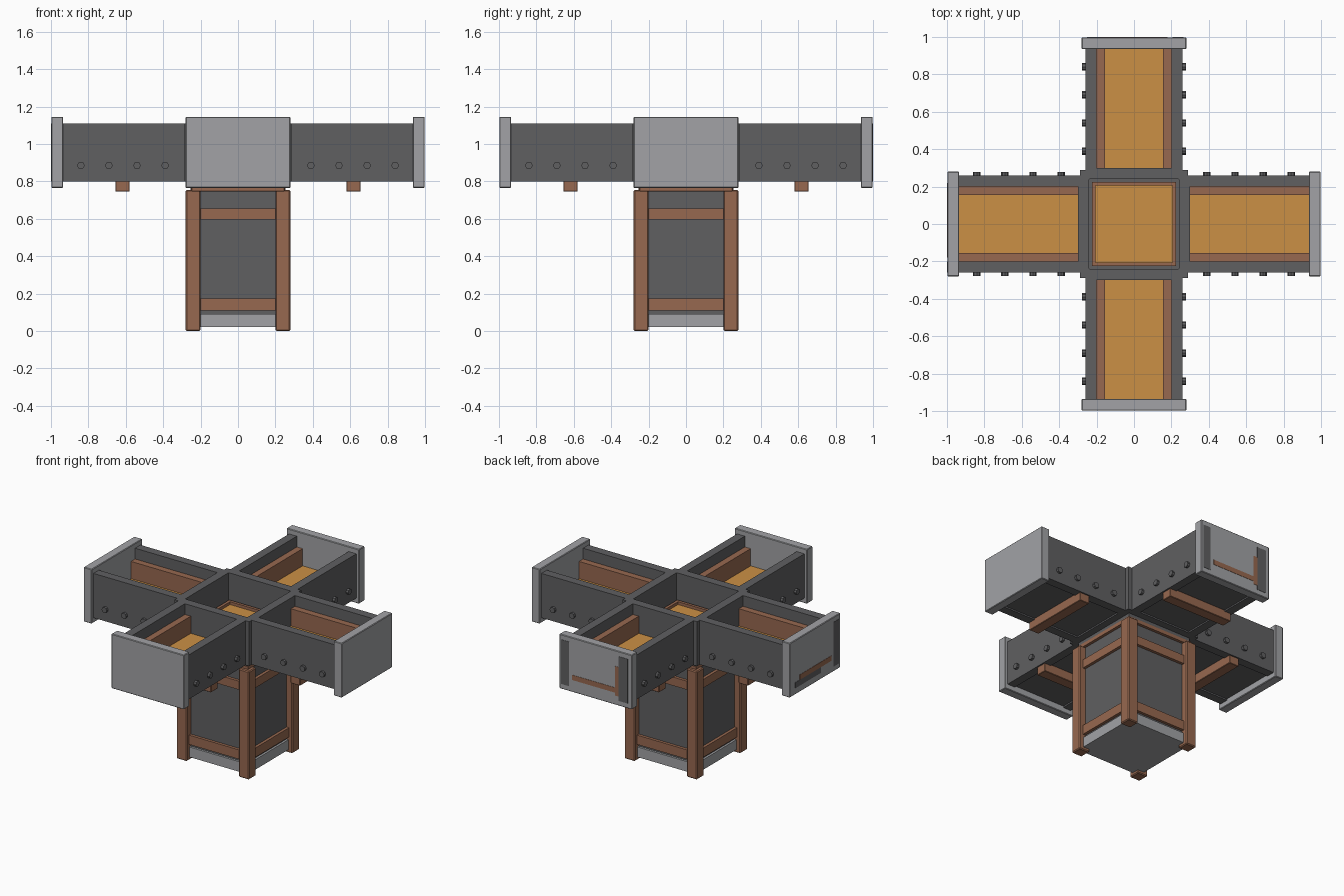
import bpy, bmesh
from math import pi
from mathutils import Matrix, Vector

cube = bpy.data.objects.get("Cube")
if cube:
    bpy.data.objects.remove(cube, do_unlink=True)


def material(name, rgb):
    m = bpy.data.materials.new(name)
    m.use_nodes = True
    m.diffuse_color = (*rgb, 1)
    m.node_tree.nodes["Principled BSDF"].inputs["Base Color"].default_value = (*rgb, 1)
    return m


LIGHT = material("light_grey_metal", (0.36, 0.365, 0.38))
DARK = material("dark_grey_metal", (0.115, 0.115, 0.12))
BROWN = material("brown_wood", (0.31, 0.14, 0.08))
ORANGE = material("orange_board", (0.60, 0.28, 0.06))


def finish(name, bm, mat, turn=0, bevel=0):
    bmesh.ops.rotate(bm, verts=bm.verts, cent=(0, 0, 0), matrix=Matrix.Rotation(turn * pi / 2, 3, 'Z'))
    mesh = bpy.data.meshes.new(name)
    bm.to_mesh(mesh)
    bm.free()
    mesh.materials.append(mat)
    ob = bpy.data.objects.new(name, mesh)
    bpy.context.collection.objects.link(ob)
    if bevel:
        mod = ob.modifiers.new("edge", 'BEVEL')
        mod.width = bevel
        mod.segments = 1
    return ob


def box(name, mat, x, y, z, turn=0, mirror=False, bevel=0):
    """Box from (low, high) ranges; mirror adds a copy across y = 0."""
    bm = bmesh.new()
    for side in ((1, -1) if mirror else (1,)):
        size = Vector((x[1] - x[0], y[1] - y[0], z[1] - z[0]))
        mid = Vector((sum(x) / 2, side * sum(y) / 2, sum(z) / 2))
        bmesh.ops.create_cube(bm, size=1, matrix=Matrix.Translation(mid) @ Matrix.Diagonal((*size, 1)))
    return finish(name, bm, mat, turn, bevel)


def both(v):
    return (-v, v)


# Four trough arms, built along +x and turned around the centre
DIRECTIONS = ("left", "back", "right", "front")
for turn, d in enumerate(DIRECTIONS):
    box(d + "_arm_walls", DARK, (0.24, 0.94), (0.20, 0.26), (0.80, 1.11), turn, True)
    box(d + "_arm_bottom", DARK, (0.24, 0.94), both(0.20), (0.81, 0.85), turn)
    box(d + "_arm_boards", BROWN, (0.29, 0.94), (0.155, 0.20), (0.85, 1.035), turn, True)
    box(d + "_arm_floor", ORANGE, (0.29, 0.94), both(0.155), (0.85, 0.915), turn)
    box(d + "_end_cap", LIGHT, (0.935, 0.998), both(0.28), (0.765, 1.145), turn, bevel=0.004)
    box(d + "_cross_beam", BROWN, (0.58, 0.655), both(0.25), (0.745, 0.81), turn, bevel=0.003)

    # Rivets along both arm walls
    bm = bmesh.new()
    for side in (1, -1):
        for i in range(4):
            place = Matrix.Translation((0.39 + 0.15 * i, side * 0.267, 0.885))
            bmesh.ops.create_cone(bm, cap_ends=True, segments=8, radius1=0.02, radius2=0.02, depth=0.02,
                                  matrix=place @ Matrix.Rotation(pi / 2, 4, 'X'))
    finish(d + "_arm_rivets", bm, DARK, turn)

    # Walls and rim of the centre box
    box(d + "_centre_wall", DARK, (0.24, 0.30), both(0.24), (0.80, 1.11), turn)
    box(d + "_centre_rim", BROWN, (0.205, 0.225), both(0.225), (0.85, 0.93), turn)
    bm = bmesh.new()
    bmesh.ops.create_cube(bm, size=1, matrix=Matrix.Translation((0.263, 0.263, 0.955))
                          @ Matrix.Diagonal((0.05, 0.05, 0.31, 1)))
    finish(d + "_centre_corner", bm, DARK, turn)

    # Column post and rails
    box(d + "_post", BROWN, (0.20, 0.28), (0.20, 0.28), (0, 0.755), turn, bevel=0.006)
    for label, z in (("lower", (0.11, 0.175)), ("upper", (0.595, 0.655))):
        box(d + "_" + label + "_rail", BROWN, (0.22, 0.255), both(0.21), z, turn)

# Centre box floor
box("centre_bottom", DARK, both(0.25), both(0.25), (0.77, 0.86))
box("centre_floor", ORANGE, both(0.205), both(0.205), (0.85, 0.91))

# Column body
box("column_panels", DARK, both(0.235), both(0.235), (0.09, 0.76))
box("column_base", LIGHT, both(0.25), both(0.25), (0.02, 0.09))
box("column_top_plate", BROWN, both(0.255), both(0.255), (0.75, 0.775))

# Thin joint plates on the back and right end caps
FACE = (0.994, 1.0)
WALL, STRIP = (0.80, 1.11), (0.85, 0.885)
box("back_joint_plate_a", DARK, FACE, (-0.265, -0.205), WALL, 1)
box("back_joint_plate_b", DARK, FACE, (0.18, 0.25), WALL, 1)
box("back_joint_strip", BROWN, FACE, (-0.18, 0.15), STRIP, 1)
box("back_joint_upright", BROWN, FACE, (0.15, 0.18), (0.83, 1.035), 1)
box("right_joint_plate", DARK, FACE, (0.20, 0.26), WALL, 2)
box("right_joint_strip", BROWN, FACE, (-0.17, 0.18), STRIP, 2)
box("right_joint_lower", DARK, FACE, (-0.22, 0.06), (0.81, 0.85), 2)
